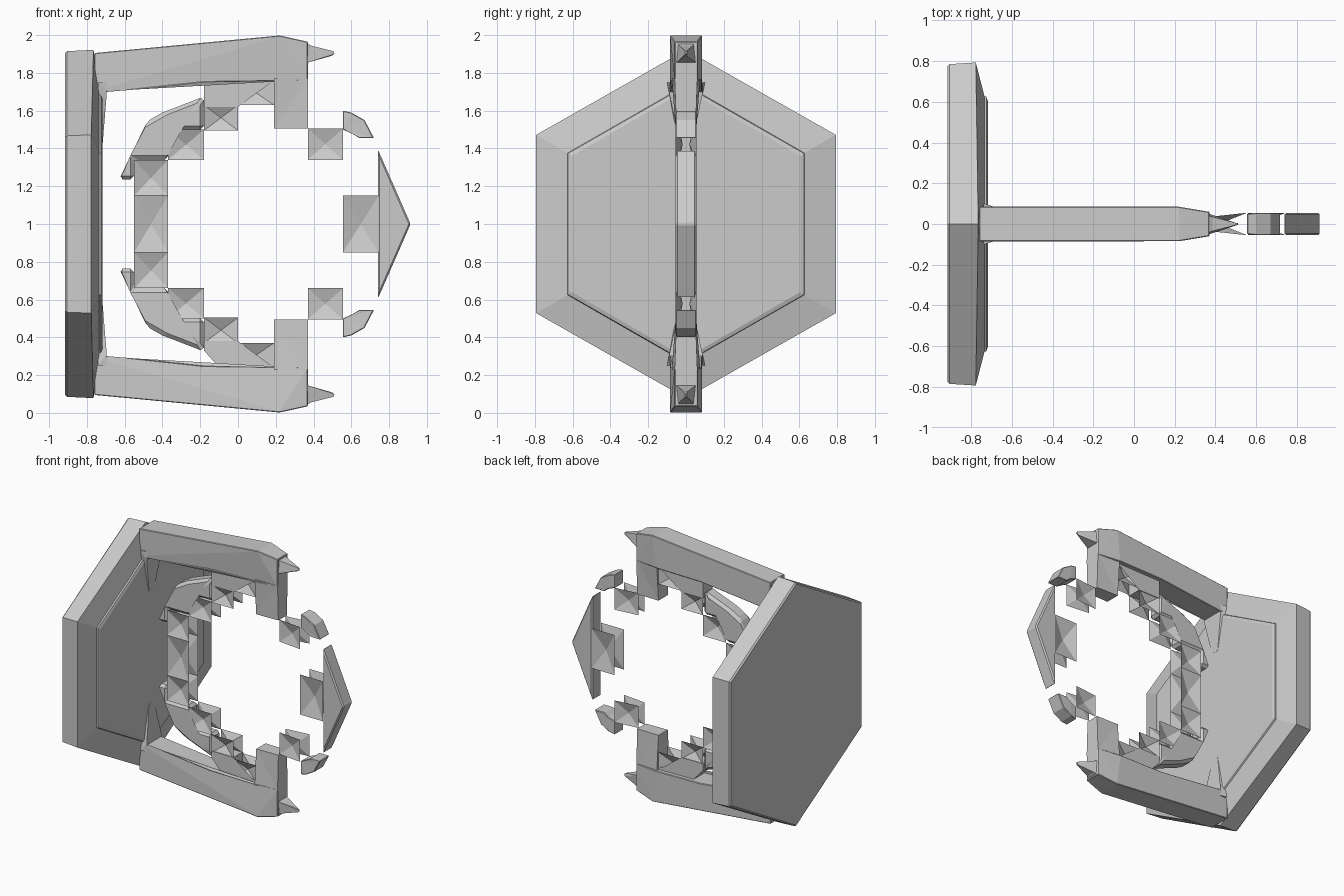
import bpy, bmesh

if "Cube" in bpy.data.objects:
    bpy.data.objects.remove(bpy.data.objects["Cube"])

grey = bpy.data.materials.new("light grey")
grey.diffuse_color = (0.6, 0.6, 0.6, 1)
grey.use_nodes = True
grey.node_tree.nodes["Principled BSDF"].inputs["Base Color"].default_value = grey.diffuse_color


def finish(bm, name, bevel=0.0):
    bmesh.ops.recalc_face_normals(bm, faces=bm.faces[:])
    me = bpy.data.meshes.new(name)
    bm.to_mesh(me)
    bm.free()
    me.materials.append(grey)
    ob = bpy.data.objects.new(name, me)
    bpy.context.collection.objects.link(ob)
    if bevel:
        m = ob.modifiers.new("edge_bevel", 'BEVEL')
        m.width = bevel
        m.segments = 1
        m.limit_method = 'ANGLE'
        m.angle_limit = 0.6
    return ob


def slab(name, pts, bevel=0.0, flip=False, width=0.055):
    """Extruded xz profile; a point may carry its own half width as third value."""
    bm = bmesh.new()
    sides = []
    for s in (-1, 1):
        sides.append([bm.verts.new((p[0], s * (p[2] if len(p) > 2 else width),
                                    2 - p[1] if flip else p[1])) for p in pts])
    a, b = sides
    caps = [bm.faces.new(a), bm.faces.new(b)]
    for i in range(len(a)):
        j = (i + 1) % len(a)
        bm.faces.new((a[i], a[j], b[j], b[i]))
    bmesh.ops.triangulate(bm, faces=caps)
    return finish(bm, name, bevel)


def dented_block(name, x0, x1, z0, z1, flip=False, w0=0.055, w1=0.055, dent=0.018):
    """Pair of square side panels pushed in at the middle, open between."""
    if flip:
        z0, z1 = 2 - z1, 2 - z0
    bm = bmesh.new()
    for s in (-1, 1):
        ring = [bm.verts.new((x, s * w, z)) for x, z, w in
                ((x0, z0, w0), (x1, z0, w1), (x1, z1, w1), (x0, z1, w0))]
        mid = bm.verts.new(((x0 + x1) / 2, s * dent, (z0 + z1) / 2))
        for i in range(4):
            q = (ring[i], ring[(i + 1) % 4], mid)
            bm.faces.new(q if s < 0 else q[::-1])
    me = bpy.data.meshes.new(name)
    bm.to_mesh(me)
    bm.free()
    me.materials.append(grey)
    bpy.context.collection.objects.link(bpy.data.objects.new(name, me))


def hex_stack(name, rings, bevel=0.0):
    """Six-sided solid lofted along x from (x, half width, shoulder, apex, apex x)."""
    bm = bmesh.new()
    loops = []
    for x, w, sh, ap, xa in rings:
        loops.append([bm.verts.new(c) for c in (
            (xa, 0, 1 + ap), (x, w, 1 + sh), (x, w, 1 - sh),
            (xa, 0, 1 - ap), (x, -w, 1 - sh), (x, -w, 1 + sh))])
    bm.faces.new(loops[0])
    bm.faces.new(loops[-1])
    for a, b in zip(loops, loops[1:]):
        for i in range(6):
            j = (i + 1) % 6
            bm.faces.new((a[i], a[j], b[j], b[i]))
    finish(bm, name, bevel)


# hexagonal back plate with sloping rim
hex_stack("back_plate", [
    (-0.915, 0.775, 0.46, 0.905, -0.915),
    (-0.905, 0.785, 0.467, 0.915, -0.905),
    (-0.777, 0.793, 0.472, 0.922, -0.765),
    (-0.735, 0.63, 0.378, 0.74, -0.735)])
# raised inner panel
hex_stack("inner_panel", [
    (-0.745, 0.63, 0.378, 0.74, -0.745),
    (-0.725, 0.625, 0.373, 0.73, -0.725),
    (-0.718, 0.605, 0.36, 0.71, -0.718)])

for flip, side in ((False, "upper"), (True, "lower")):
    # heavy arm reaching forward with a bent end
    slab(side + "_arm", [
        (-0.76, 1.905), (0.22, 1.998), (0.37, 1.965, 0.06), (0.37, 1.76, 0.06),
        (0.19, 1.76), (-0.18, 1.755), (-0.69, 1.70), (-0.76, 1.70)],
        0.014, flip, 0.085)
    slab(side + "_arm_foot", [
        (0.19, 1.77, 0.075), (0.37, 1.77, 0.06), (0.37, 1.505, 0.05), (0.19, 1.505, 0.055)],
        0, flip)
    # arm root flaring on to the panel
    slab(side + "_arm_root", [
        (-0.74, 1.75, 0.10), (-0.695, 1.75, 0.088), (-0.695, 1.69, 0.088),
        (-0.717, 1.42, 0.03), (-0.74, 1.42, 0.04)], 0, flip)
    # tapered spike at the arm end
    slab(side + "_spike", [
        (0.34, 1.97, 0.05), (0.385, 1.945, 0.035), (0.505, 1.915, 0.004),
        (0.51, 1.90, 0.004), (0.495, 1.89, 0.004), (0.37, 1.855, 0.05),
        (0.34, 1.85, 0.06)], 0, flip)
    # outer curve of the ring
    slab(side + "_ring_band", [
        (-0.55, 1.235), (-0.63, 1.235), (-0.48, 1.545), (-0.40, 1.59), (-0.18, 1.675),
        (-0.18, 1.50), (-0.37, 1.50), (-0.37, 1.34), (-0.55, 1.34)], 0.02, flip)
    # link between ring and arm
    slab(side + "_ring_link", [
        (-0.18, 1.62), (-0.18, 1.67 if flip else 1.76), (-0.10, 1.76),
        (0.19, 1.76), (0.19, 1.74), (0.0, 1.74), (0.0, 1.62)], 0, flip)
    # stepped dented blocks on the inside of the ring
    for i, c in enumerate([(-0.37, -0.18, 1.34, 1.50), (-0.18, 0.0, 1.495, 1.63),
                           (0.0, 0.19, 1.63, 1.76), (-0.55, -0.37, 1.15, 1.34)]):
        dented_block(f"{side}_step_block_{i}", *c, flip=flip)
    # free block and rounded claw in front
    dented_block(side + "_front_block", 0.37, 0.555, 1.34, 1.505, flip, 0.035, 0.055)
    slab(side + "_front_claw", [
        (0.555, 1.60, 0.05), (0.60, 1.59), (0.67, 1.55), (0.72, 1.455),
        (0.64, 1.455), (0.61, 1.48), (0.555, 1.50, 0.05)], 0.015, flip)

# middle blocks of the ring
dented_block("ring_middle_block", -0.55, -0.37, 0.85, 1.15)
# pointed front nose with its block
dented_block("nose_block", 0.555, 0.745, 0.85, 1.15)
slab("nose", [(0.74, 1.395), (0.765, 1.34), (0.905, 1.02), (0.915, 1.0),
              (0.905, 0.98), (0.765, 0.66), (0.74, 0.605)], 0.018)
